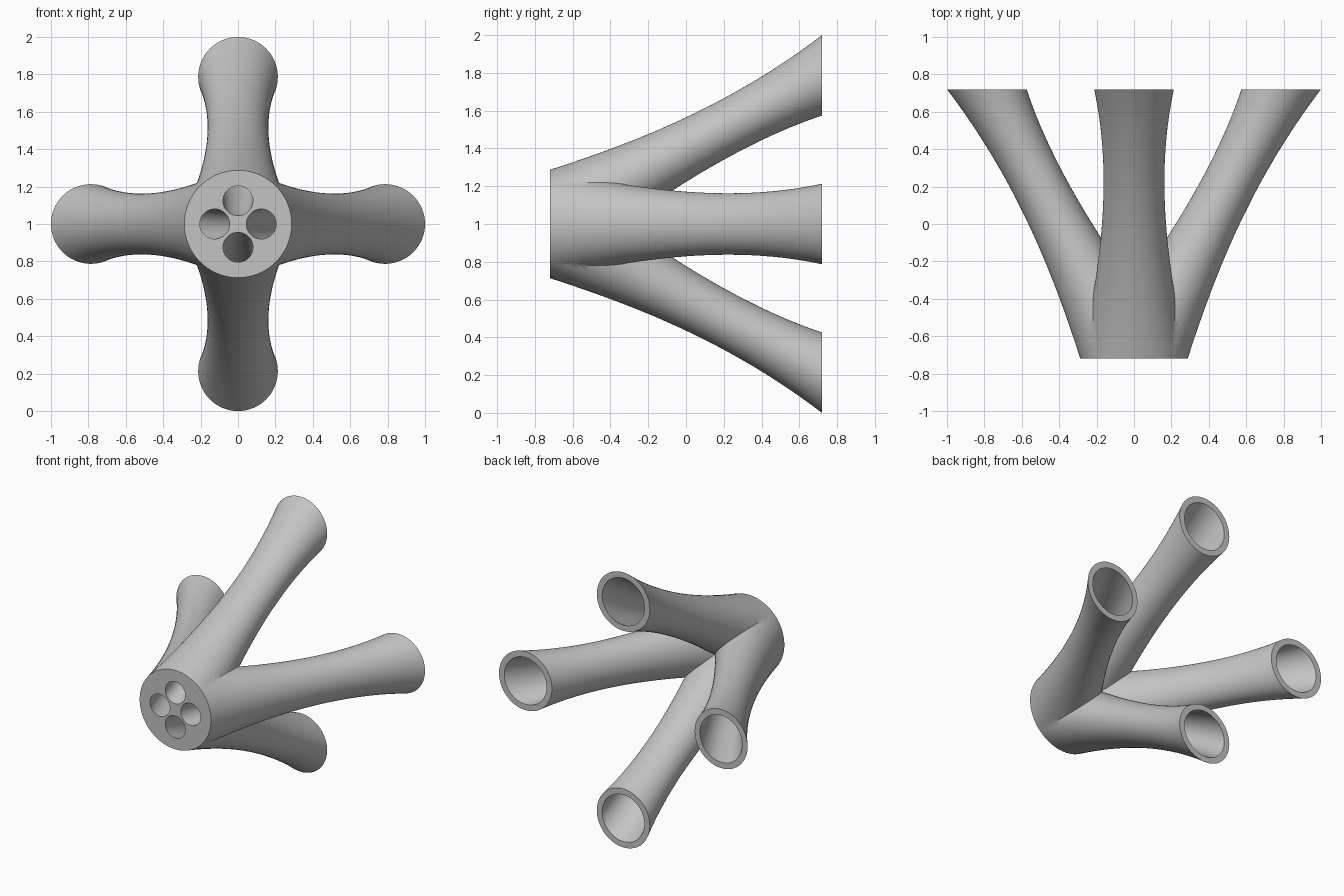
import bpy, bmesh
from math import cos, sin, pi
from mathutils import Matrix

cube = bpy.data.objects.get("Cube")
if cube:
    bpy.data.objects.remove(cube, do_unlink=True)

HALF = 0.72      # half the depth
SEGMENTS = 64
ROWS = 36


def outer_section(y):
    """Centre offset and radius of the waisted outer tube."""
    radius = 0.1665 - 0.0514 * y + 0.161 * y * y
    radius += 0.045 * (y * y - HALF ** 2) * (y - 0.2)
    return 0.787 * (y + HALF) / (2 * HALF), radius


def bore_section(y):
    """Centre offset and radius of the widening bore."""
    return 0.40 + 0.46 * y + 0.107 * y * y, 0.11 + 0.0625 * y + 0.029 * y * y


def loft(bm, section):
    rings = []
    for i in range(ROWS + 1):
        y = -HALF + 2 * HALF * i / ROWS
        c, r = section(y)
        angles = [2 * pi * k / SEGMENTS for k in range(SEGMENTS)]
        rings.append([bm.verts.new((c + r * cos(a), y, r * sin(a))) for a in angles])
    for a, b in zip(rings, rings[1:]):
        for k in range(SEGMENTS):
            n = (k + 1) % SEGMENTS
            bm.faces.new((a[k], a[n], b[n], b[k]))


def edges_at(bm, y):
    return [e for e in bm.edges if all(abs(v.co.y - y) < 1e-4 for v in e.verts)]


bm = bmesh.new()

# One outer arm, trimmed to its own quarter
loft(bm, outer_section)
for side in (1, -1):
    bmesh.ops.bisect_plane(bm, geom=bm.verts[:] + bm.edges[:] + bm.faces[:], dist=1e-5,
                           plane_co=(0, 0, 0), plane_no=(-1, 0, side), clear_outer=True)

# Straight sides of the front quarter, meeting at the centre
rim = {v for e in edges_at(bm, -HALF) for v in e.verts}
hub = bm.verts.new((0, -HALF, 0))
for end in (min(rim, key=lambda v: v.co.z), max(rim, key=lambda v: v.co.z)):
    bm.edges.new((hub, end))

# Bore and the two end faces around it
loft(bm, bore_section)
for y in (-HALF, HALF):
    bmesh.ops.triangle_fill(bm, use_beauty=True, edges=edges_at(bm, y), normal=(0, 1, 0))

# Repeat the quarter around the axis
quarter = bm.verts[:] + bm.edges[:] + bm.faces[:]
for turn in range(1, 4):
    copy = bmesh.ops.duplicate(bm, geom=quarter)["geom"]
    bmesh.ops.rotate(bm, verts=[g for g in copy if isinstance(g, bmesh.types.BMVert)],
                     cent=(0, 0, 0), matrix=Matrix.Rotation(turn * pi / 2, 3, 'Y'))
bmesh.ops.remove_doubles(bm, verts=bm.verts[:], dist=2e-4)
bmesh.ops.recalc_face_normals(bm, faces=bm.faces[:])
bmesh.ops.translate(bm, verts=bm.verts[:], vec=(0, 0, 1))

mesh = bpy.data.meshes.new("four_arm_manifold")
bm.to_mesh(mesh)
bm.free()
manifold = bpy.data.objects.new("four_arm_manifold", mesh)
bpy.context.collection.objects.link(manifold)

# Plain grey
grey = bpy.data.materials.new("grey")
grey.use_nodes = True
colour = (0.55, 0.55, 0.55, 1)
grey.diffuse_color = colour
grey.node_tree.nodes["Principled BSDF"].inputs["Base Color"].default_value = colour
mesh.materials.append(grey)

bpy.ops.object.select_all(action='DESELECT')
manifold.select_set(True)
bpy.context.view_layer.objects.active = manifold
bpy.ops.object.shade_smooth_by_angle(angle=pi / 6)
